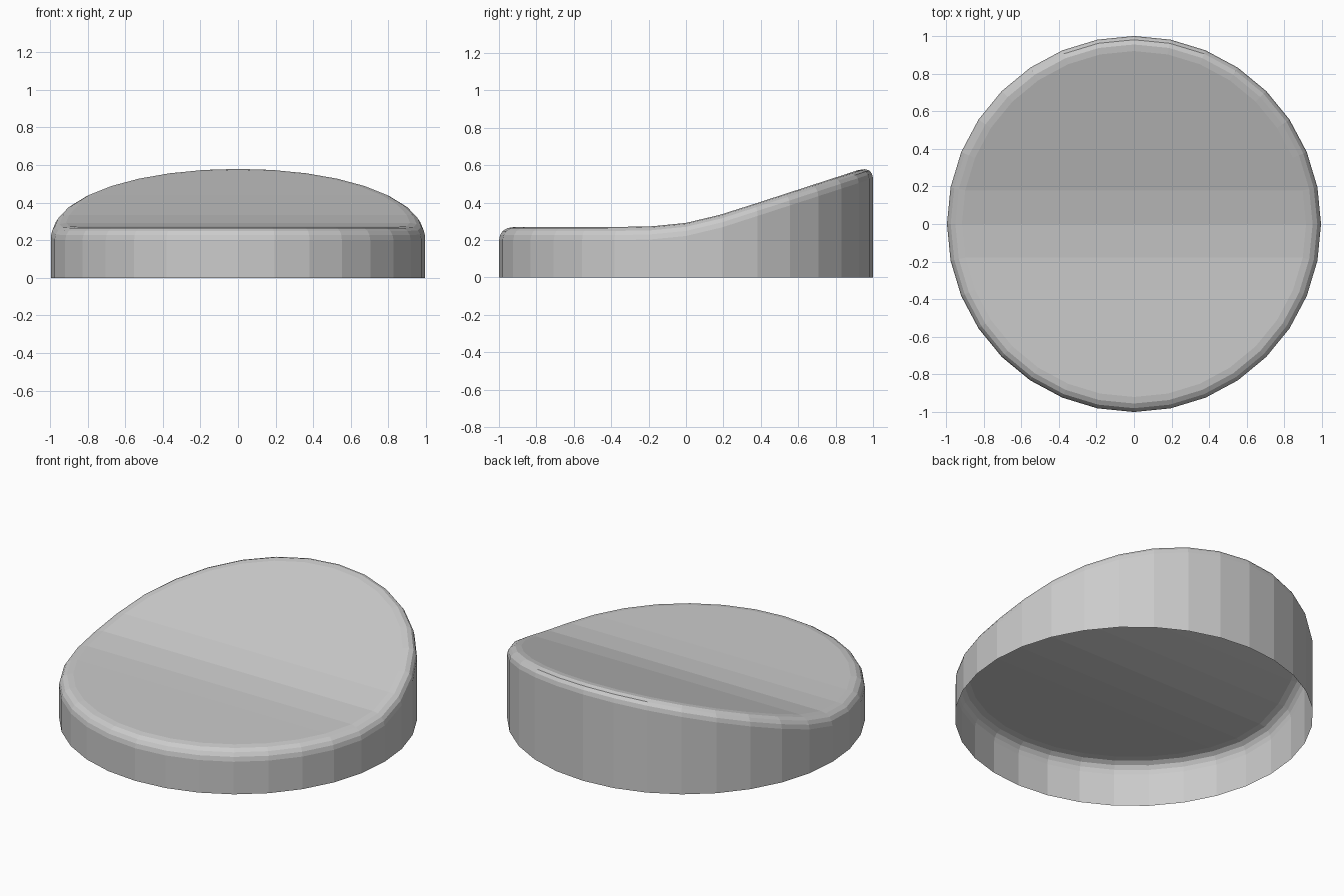
import bpy, bmesh, math

if "Cube" in bpy.data.objects:
    bpy.data.objects.remove(bpy.data.objects["Cube"])

N = 32          # sides of the disc
RX = 0.995      # very slight squash in x

# height of the top surface along y: flat front, swept up towards the back
CURVE = [(-1.0, 0.27), (-0.38, 0.27), (-0.19, 0.273), (0.0, 0.292),
         (0.19, 0.337), (0.37, 0.395), (1.0, 0.60)]


def height(y):
    for (y0, z0), (y1, z1) in zip(CURVE, CURVE[1:]):
        if y <= y1:
            return z0 + (z1 - z0) * (y - y0) / (y1 - y0)
    return CURVE[-1][1]


bm = bmesh.new()


def ring(r, drop=None):
    """One loop of vertices, at z = 0 or a given drop below the top surface."""
    verts = []
    for i in range(N):
        a = 2 * math.pi * i / N + math.pi / 2
        x, y = RX * r * math.cos(a), r * math.sin(a)
        verts.append(bm.verts.new((x, y, 0 if drop is None else height(y) - drop)))
    return verts


# outer wall (open underneath) and rounded rim
rings = [ring(1.0), ring(1.0, 0.07), ring(0.994, 0.043), ring(0.98, 0.021),
         ring(0.955, 0.006), ring(0.92, 0.0)]
for low, high in zip(rings, rings[1:]):
    for i in range(N):
        j = (i + 1) % N
        bm.faces.new((low[i], low[j], high[j], high[i]))

# top surface as strips running left to right
top = rings[-1]
for i in range(N // 2):
    strip = [top[i], top[i + 1], top[(N - i - 1) % N], top[(N - i) % N]]
    bm.faces.new(list(dict.fromkeys(strip)))

bm.normal_update()
mesh = bpy.data.meshes.new("sloped_cap")
bm.to_mesh(mesh)
bm.free()

cap = bpy.data.objects.new("sloped_cap", mesh)
bpy.context.collection.objects.link(cap)

grey = bpy.data.materials.new("light grey")
grey.diffuse_color = (0.6, 0.6, 0.6, 1)
grey.use_nodes = True
grey.node_tree.nodes["Principled BSDF"].inputs["Base Color"].default_value = grey.diffuse_color
mesh.materials.append(grey)
